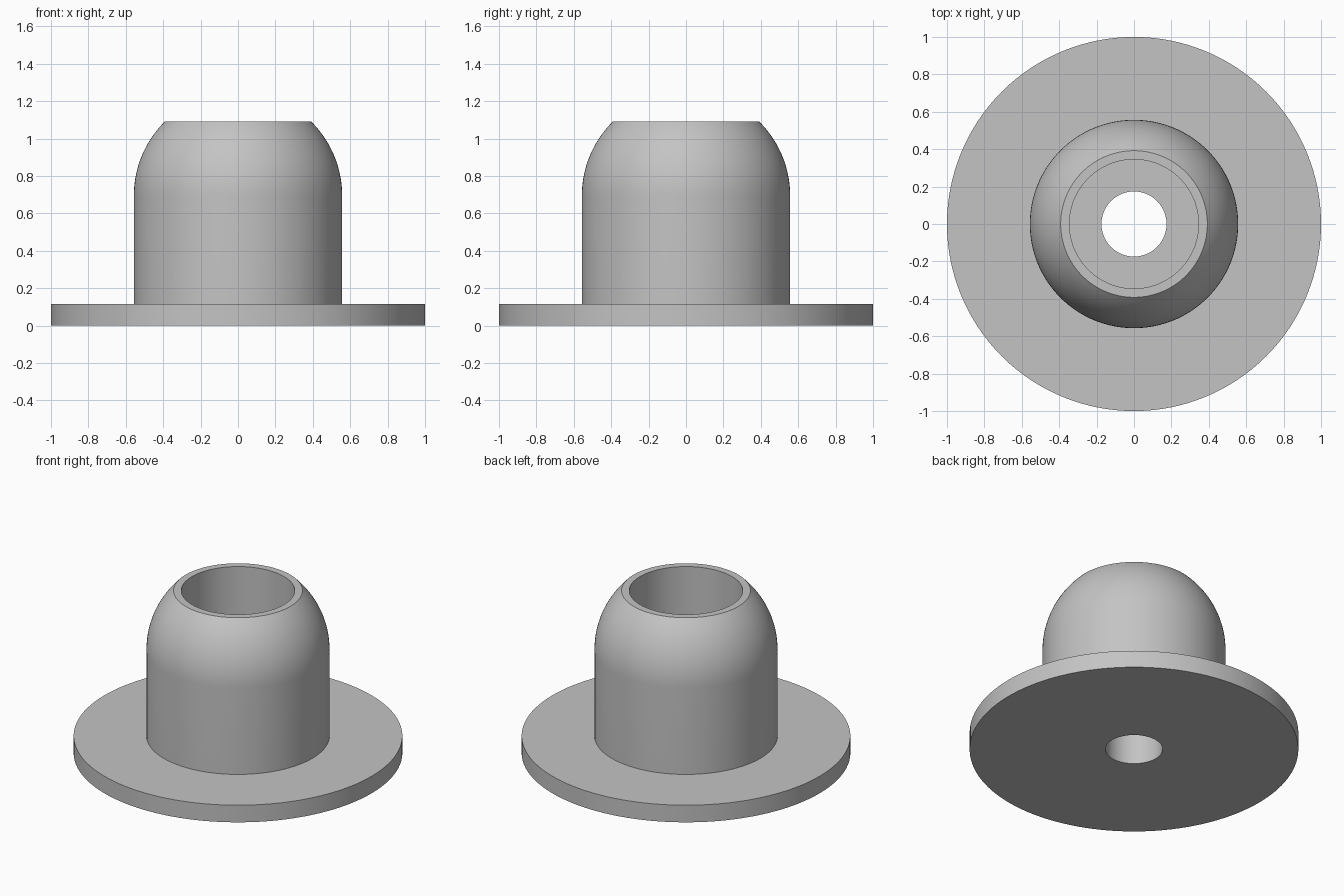
import bpy
import bmesh
from math import asin, cos, pi, radians, sin, sqrt

SEGMENTS = 128
FLANGE_RADIUS, FLANGE_TOP = 1.0, 0.115
BODY_RADIUS, RIM_RADIUS, HEIGHT = 0.557, 0.392, 1.09
BORE_RADIUS, BORE_FLOOR = 0.345, 0.3
HOLE_RADIUS = 0.174
DOME_STEPS = 16

cube = bpy.data.objects.get("Cube")
if cube:
    bpy.data.objects.remove(cube, do_unlink=True)


def make_material(name, color):
    mat = bpy.data.materials.new(name)
    mat.use_nodes = True
    mat.diffuse_color = color
    mat.node_tree.nodes["Principled BSDF"].inputs["Base Color"].default_value = color
    return mat


def lathe(name, profile, mat):
    """Spin a closed (radius, height) profile around the z axis."""
    bm = bmesh.new()
    verts = [bm.verts.new((r, 0, z)) for r, z in profile]
    edges = [bm.edges.new((a, b)) for a, b in zip(verts, verts[1:] + verts[:1])]
    bmesh.ops.spin(bm, geom=verts + edges, cent=(0, 0, 0), axis=(0, 0, 1),
                   angle=2 * pi, steps=SEGMENTS)
    bmesh.ops.remove_doubles(bm, verts=bm.verts[:], dist=0.0001)
    bmesh.ops.recalc_face_normals(bm, faces=bm.faces[:])
    mesh = bpy.data.meshes.new(name)
    bm.to_mesh(mesh)
    bm.free()
    mesh.materials.append(mat)
    obj = bpy.data.objects.new(name, mesh)
    bpy.context.collection.objects.link(obj)
    bpy.ops.object.select_all(action="DESELECT")
    obj.select_set(True)
    bpy.context.view_layer.objects.active = obj
    bpy.ops.object.shade_smooth_by_angle(angle=radians(30))
    return obj


# Spherical shoulder, tangent to the straight body and cut flat at the rim
dome_base = HEIGHT - sqrt(BODY_RADIUS ** 2 - RIM_RADIUS ** 2)
dome_end = asin((HEIGHT - dome_base) / BODY_RADIUS)
angles = [dome_end * i / DOME_STEPS for i in range(DOME_STEPS + 1)]
dome = [(BODY_RADIUS * cos(a), dome_base + BODY_RADIUS * sin(a)) for a in angles]

# Flange, body, wide upper bore and narrow through hole in one section
flange = [(HOLE_RADIUS, 0), (FLANGE_RADIUS, 0),
          (FLANGE_RADIUS, FLANGE_TOP), (BODY_RADIUS, FLANGE_TOP)]
bore = [(BORE_RADIUS, HEIGHT), (BORE_RADIUS, BORE_FLOOR),
        (HOLE_RADIUS, BORE_FLOOR)]
grey = make_material("plain grey", (0.55, 0.55, 0.55, 1))
lathe("flanged_bushing", flange + dome + bore, grey)
